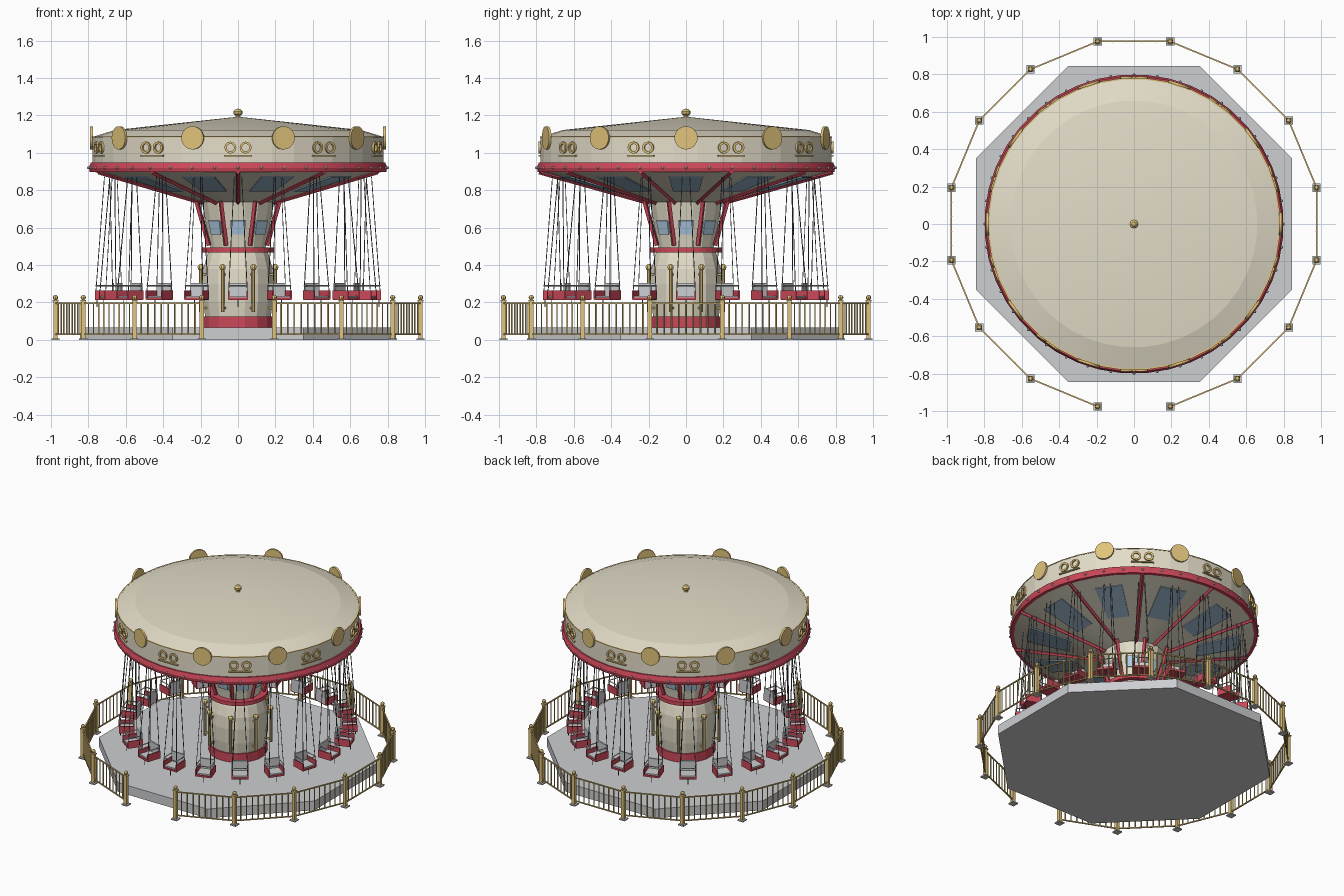
import bpy
import bmesh
from math import radians, cos, sin, pi
from mathutils import Matrix, Vector

if "Cube" in bpy.data.objects:
    bpy.data.objects.remove(bpy.data.objects["Cube"], do_unlink=True)


def material(name, *rgb):
    m = bpy.data.materials.new(name)
    m.use_nodes = True
    m.diffuse_color = (*rgb, 1)
    m.node_tree.nodes["Principled BSDF"].inputs["Base Color"].default_value = (*rgb, 1)
    return m


CREAM = material("cream", .77, .72, .58)
RED = material("red", .61, .065, .10)
GOLD = material("gold", .75, .55, .20)
GREY = material("platform_grey", .61, .62, .64)
IRON = material("iron", .16, .16, .17)
GLASS = material("window_blue", .47, .67, .86)
SLATE = material("slate_blue", .33, .47, .60)


def finish(bm, name, mat, smooth=None):
    bmesh.ops.recalc_face_normals(bm, faces=bm.faces)
    mesh = bpy.data.meshes.new(name)
    bm.to_mesh(mesh)
    bm.free()
    mesh.materials.append(mat)
    ob = bpy.data.objects.new(name, mesh)
    bpy.context.collection.objects.link(ob)
    if smooth:
        bpy.ops.object.select_all(action='DESELECT')
        ob.select_set(True)
        bpy.context.view_layer.objects.active = ob
        bpy.ops.object.shade_smooth_by_angle(angle=radians(smooth))
    return ob


def lathe(name, profile, sides, mat, phase=0, smooth=None):
    """Turn a closed (radius, z) outline around the vertical axis."""
    bm = bmesh.new()
    turn = Matrix.Rotation(radians(phase), 4, 'Z')
    vs = [bm.verts.new(turn @ Vector((r, 0, z))) for r, z in profile]
    es = [bm.edges.new((a, b)) for a, b in zip(vs, vs[1:] + vs[:1])
          if a.co.xy.length + b.co.xy.length > 1e-6]
    bmesh.ops.spin(bm, geom=vs + es, cent=(0, 0, 0), axis=(0, 0, 1),
                   angle=2 * pi, steps=sides)
    bmesh.ops.remove_doubles(bm, verts=bm.verts, dist=1e-5)
    return finish(bm, name, mat, smooth)


def box(bm, M, center, size):
    bmesh.ops.create_cube(bm, size=1, matrix=M @ Matrix.Translation(center)
                          @ Matrix.Diagonal((*size, 1)))


def bar(bm, M, p, q, radius, sides=4):
    p, q = Vector(p), Vector(q)
    d = q - p
    T = Matrix.Translation((p + q) / 2) @ d.to_track_quat('Z', 'Y').to_matrix().to_4x4()
    bmesh.ops.create_cone(bm, cap_ends=True, segments=sides, radius1=radius,
                          radius2=radius, depth=d.length, matrix=M @ T)


def ball(bm, M, p, radius):
    bmesh.ops.create_uvsphere(bm, u_segments=8, v_segments=6, radius=radius,
                              matrix=M @ Matrix.Translation(p))


def hoop(bm, M, center, radius, thick, n=12):
    """Upright ring facing outward, with a square section."""
    rows = []
    for i in range(n):
        a = 2 * pi * i / n
        rows.append([bm.verts.new(M @ (Vector(center) + Vector((dx, r * cos(a), r * sin(a)))))
                     for dx, r in ((-thick, radius - thick), (thick, radius - thick),
                                   (thick, radius + thick), (-thick, radius + thick))])
    for i in range(n):
        a, b = rows[i - 1], rows[i]
        for j in range(4):
            bm.faces.new((a[j - 1], a[j], b[j], b[j - 1]))


def around(name, mat, count, offset, build):
    """Repeat a part around the axis; local +x points outward, 0 is the front."""
    bm = bmesh.new()
    for i in range(count):
        build(bm, Matrix.Rotation(radians(offset - 90 + 360 * i / count), 4, 'Z'))
    return finish(bm, name, mat)


# Platform and central column
R8 = .845 / cos(pi / 8)
lathe("platform", [(0, 0), (R8, 0), (R8, .065), (0, .065)], 8, GREY, 22.5)
lathe("column_base", [(0, .06), (.188, .06), (.188, .125), (0, .125)], 16, RED, 11.25)
lathe("column_lower", [(0, .12), (.178, .12), (.19, .2), (.194, .3), (.188, .38),
                       (.172, .44), (.16, .475), (0, .475)], 16, CREAM, 11.25)
lathe("column_ring", [(0, .468), (.193, .468), (.193, .494), (0, .494)], 32, RED)
lathe("column_upper", [(0, .49), (.15, .49), (.158, .54), (.178, .64), (.2, .75),
                       (0, .75)], 16, CREAM, 11.25)

# Canopy
lathe("roof", [(0, 1.193), (.66, 1.122), (.78, 1.085), (.78, .94), (0, .94)],
      40, CREAM, 4.5, 7)
lathe("canopy_underside", [(0, .93), (.78, .93), (.785, .902), (.2, .737), (0, .737)],
      40, CREAM, 4.5, 12)
lathe("canopy_rim", [(.76, .898), (.795, .898), (.8, .92), (.79, .948), (.76, .948)],
      40, RED, 4.5, 20)
lathe("roof_trim", [(.774, 1.083), (.783, 1.083), (.783, 1.088), (.774, 1.088)], 40, GOLD, 4.5)
lathe("finial", [(0, 1.185), (.016, 1.185), (.012, 1.2), (.024, 1.208), (.024, 1.222),
                 (.012, 1.234), (0, 1.236)], 8, GOLD)


# Canopy decorations
def medallion(bm, M):
    bar(bm, M, (.776, 0, 1.08), (.79, 0, 1.08), .062, 24)


def double_ring(bm, M):
    for y in (-.041, .041):
        hoop(bm, M, (.782, y, 1.028), .026, .006)
    box(bm, M, (.78, 0, .985), (.018, .15, .007))


around("medallions", GOLD, 10, 18, medallion)
around("double_rings", GOLD, 10, 0, double_ring)
around("rim_bolts", GREY, 40, 0, lambda bm, M: ball(bm, M, (.799, 0, .92), .008))
around("canopy_ribs", RED, 10, 0,
       lambda bm, M: bar(bm, M, (.785, 0, .897), (.2, 0, .733), .012))
around("column_ribs", RED, 8, 22.5,
       lambda bm, M: bar(bm, M, (.24, 0, .74), (.168, 0, .505), .013))


# Sloping plates: ceiling panels and column windows
def plate(inner, outer, width_in, width_out, lift):
    def build(bm, M):
        (r0, z0), (r1, z1) = inner, outer
        n = Vector((z1 - z0, 0, r0 - r1)).normalized() * lift
        corners = [(r0, -width_in, z0), (r0, width_in, z0),
                   (r1, width_out, z1), (r1, -width_out, z1)]
        low = [bm.verts.new(M @ (Vector(c) + n)) for c in corners]
        top = [bm.verts.new(M @ (Vector(c) - n)) for c in corners]
        bm.faces.new(low)
        bm.faces.new(top)
        for i in range(4):
            bm.faces.new((low[i - 1], low[i], top[i], top[i - 1]))
    return build


around("ceiling_panels", SLATE, 10, 18, plate((.41, .796), (.68, .872), .07, .09, .004))
around("column_windows", GLASS, 8, 0, plate((.163, .565), (.18, .637), .037, .041, .0045))


# Lamp posts on the column
def lamp(bm, M):
    bar(bm, M, (.216, 0, .15), (.216, 0, .375), .01, 8)
    ball(bm, M, (.216, 0, .388), .018)
    for z in (.17, .35):
        box(bm, M, (.2, 0, z), (.035, .01, .01))


around("column_lamps", GOLD, 8, 22.5, lamp)


# Swings
SEAT_R = .715


def seat_shell(bm, M):
    box(bm, M, (SEAT_R, 0, .22), (.1, .1, .012))
    for y in (-.05, .05):
        box(bm, M, (SEAT_R, y, .24), (.1, .008, .05))


def seat_padding(bm, M):
    box(bm, M, (SEAT_R - .046, 0, .262), (.01, .095, .085))
    box(bm, M, (SEAT_R, 0, .23), (.085, .09, .01))
    bar(bm, M, (SEAT_R + .045, -.05, .29), (SEAT_R + .045, .05, .29), .004)
    for y in (-.05, .05):
        bar(bm, M, (SEAT_R - .045, y, .29), (SEAT_R + .045, y, .29), .004)


def chains(bm, M):
    for sx in (-1, 1):
        for sy in (-1, 1):
            bar(bm, M, (.7 + sx * .014, sy * .02, .872),
                (SEAT_R + sx * .045, sy * .05, .255), .0025)
    bar(bm, M, (SEAT_R + .04, 0, .215), (SEAT_R + .04, 0, .175), .0025)


around("swing_seats", RED, 20, 0, seat_shell)
around("swing_padding", GREY, 20, 0, seat_padding)
around("swing_chains", IRON, 20, 0, chains)


# Fence with an opening at the front; the posts all stand square to the axes
def post_place(M):
    return Matrix.Translation(M @ Vector((.995, 0, 0)))


def post(bm, M):
    P = post_place(M)
    box(bm, P, (0, 0, .105), (.022, .022, .21))
    box(bm, P, (0, 0, .208), (.03, .03, .008))
    ball(bm, P, (0, 0, .226), .014)


around("fence_posts", GOLD, 16, 11.25, post)
around("fence_feet", GREY, 16, 11.25,
       lambda bm, M: box(bm, post_place(M), (0, 0, .004), (.044, .044, .008)))

bm = bmesh.new()
half = .995 * sin(pi / 16)
apothem = .995 * cos(pi / 16)
for k in range(1, 16):
    M = Matrix.Rotation(radians(-90 + 22.5 * k), 4, 'Z')
    for z in (.03, .195):
        box(bm, M, (apothem, 0, z), (.008, 2 * half, .007))
    for j in range(1, 10):
        bar(bm, M, (apothem, half * (j / 5 - 1), .03),
            (apothem, half * (j / 5 - 1), .195), .0045)
finish(bm, "fence_panels", GOLD)
